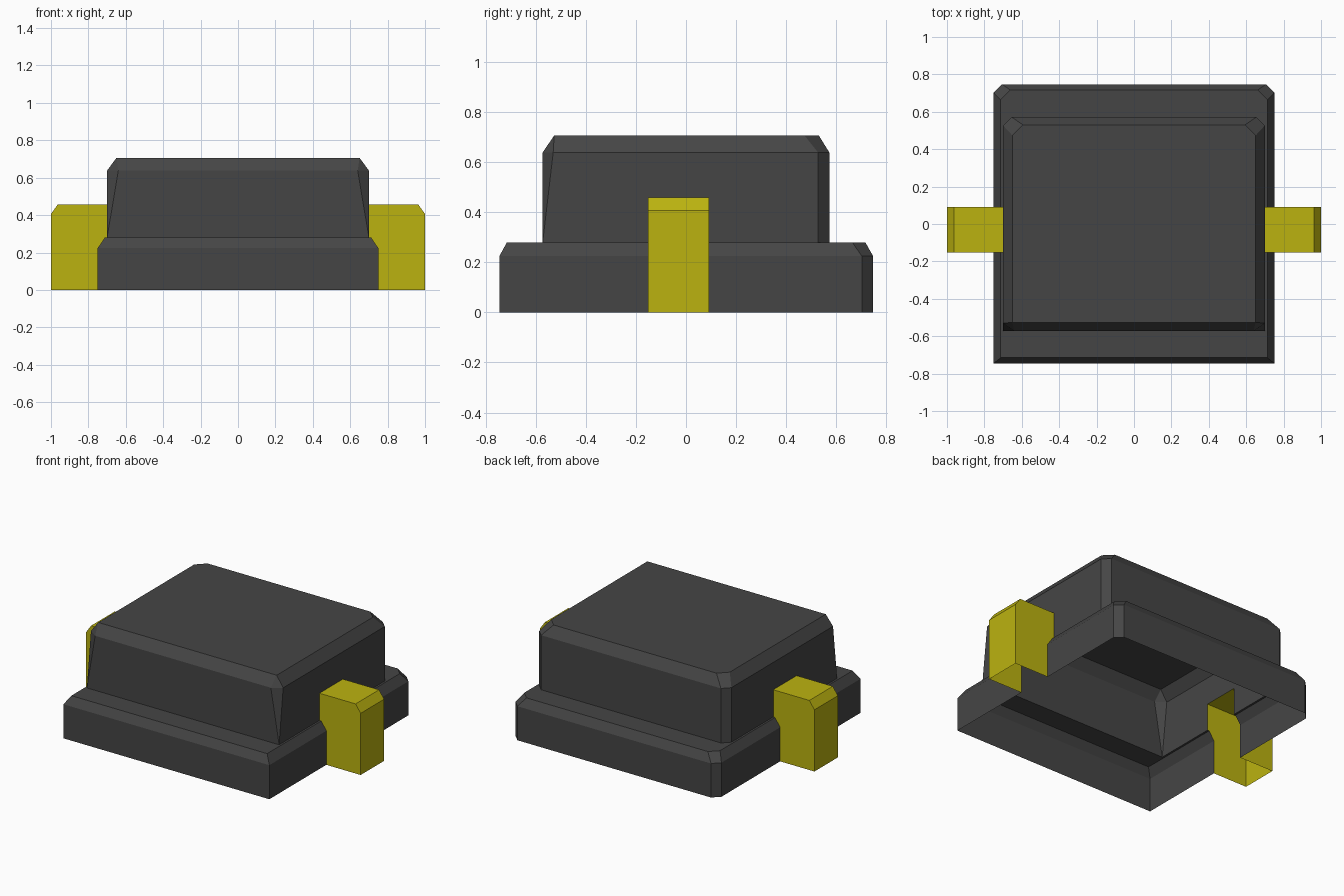
import bpy, bmesh
from mathutils import Vector

if "Cube" in bpy.data.objects:
    bpy.data.objects.remove(bpy.data.objects["Cube"])

Y0, Y1, LEG_TOP = -0.152, 0.092, 0.458   # leg width range and height


def finish(name, bm, color):
    bmesh.ops.recalc_face_normals(bm, faces=bm.faces)
    mesh = bpy.data.meshes.new(name)
    bm.to_mesh(mesh)
    bm.free()
    mat = bpy.data.materials.new(name + "_material")
    mat.diffuse_color = color
    mat.use_nodes = True
    mat.node_tree.nodes["Principled BSDF"].inputs["Base Color"].default_value = mat.diffuse_color
    mesh.materials.append(mat)
    obj = bpy.data.objects.new(name, mesh)
    bpy.context.collection.objects.link(obj)
    return obj


def ring(bm, z, x, front, back, cut, cut_x=0, cut_y=0):
    """Rectangle with chamfered back corners and optional front chamfers."""
    half = [(x - cut_x, front), (x, front + cut_y), (x, back - cut), (x - cut, back)]
    pts = half + [(-px, py) for px, py in reversed(half)]
    return [bm.verts.new((px, py, z)) for px, py in pts]


# Body: open-bottomed two-step shell
bm = bmesh.new()
rings = [
    ring(bm, 0.0, 0.75, -0.745, 0.747, 0.045),
    ring(bm, 0.224, 0.75, -0.745, 0.747, 0.045),
    ring(bm, 0.279, 0.713, -0.715, 0.716, 0.052),
    ring(bm, 0.279, 0.70, -0.572, 0.572, 0.045),
    ring(bm, 0.638, 0.70, -0.572, 0.572, 0.045, 0.06, 0.042),
    ring(bm, 0.706, 0.65, -0.526, 0.53, 0.057),
]
for lower, upper in zip(rings, rings[1:]):
    for i in range(8):
        j = (i + 1) % 8
        bm.faces.new((lower[i], lower[j], upper[j], upper[i]))
bm.faces.new(rings[-1])
bmesh.ops.remove_doubles(bm, verts=bm.verts, dist=0.0005)
bmesh.ops.recalc_face_normals(bm, faces=bm.faces)

# Openings in the side walls where the legs pass through
for co, no in (((0, Y0, 0), (0, 1, 0)), ((0, Y1, 0), (0, 1, 0)), ((0, 0, LEG_TOP), (0, 0, 1))):
    sides = [f for f in bm.faces
             if abs(f.calc_center_median().x) > 0.6 and abs(f.normal.y) < 0.1]
    edges = {e for f in sides for e in f.edges}
    verts = {v for f in sides for v in f.verts}
    bmesh.ops.bisect_plane(bm, geom=sides + list(edges) + list(verts),
                           plane_co=Vector(co), plane_no=Vector(no))
holes = []
for f in bm.faces:
    c = f.calc_center_median()
    if abs(c.x) > 0.68 and Y0 < c.y < Y1 and c.z < LEG_TOP:
        holes.append(f)
bmesh.ops.delete(bm, geom=holes, context='FACES')
finish("body", bm, (0.06, 0.06, 0.06, 1))

# Legs: hollow caps, open underneath and towards the body
profile = [(1.0, 0), (1.0, 0.406), (0.963, LEG_TOP), (0.70, LEG_TOP),
           (0.70, 0.279), (0.713, 0.279), (0.75, 0.224), (0.75, 0)]
bm = bmesh.new()
front = [bm.verts.new((x, Y0, z)) for x, z in profile]
back = [bm.verts.new((x, Y1, z)) for x, z in profile]
bm.faces.new(front)
bm.faces.new(back[::-1])
for i in range(3):
    bm.faces.new((front[i + 1], front[i], back[i], back[i + 1]))
legs = finish("side_legs", bm, (0.5, 0.45, 0.005, 1))
legs.modifiers.new("mirror", 'MIRROR').use_axis[0] = True
